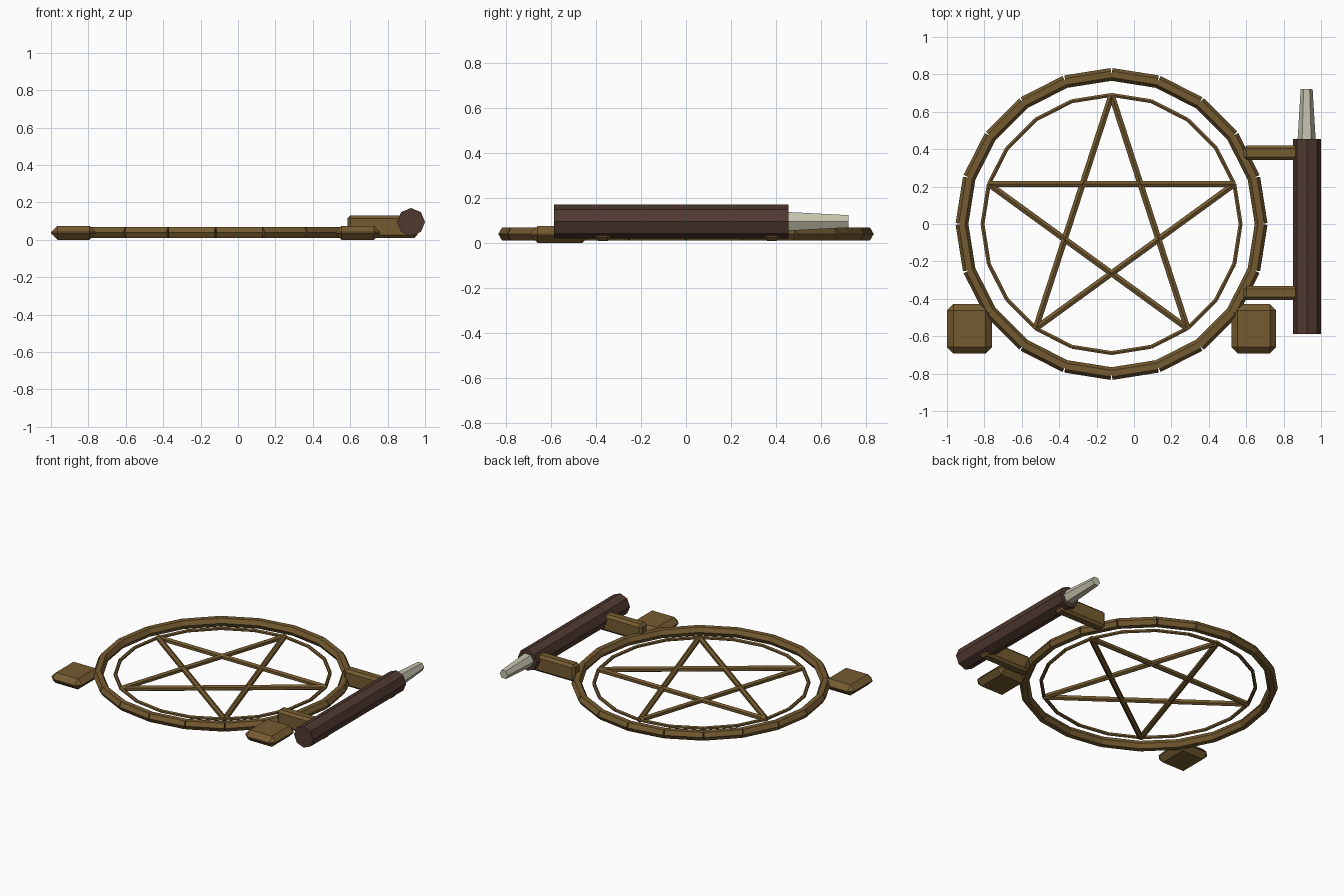
import bpy, bmesh, math
from mathutils import Vector, Matrix

if "Cube" in bpy.data.objects:
    bpy.data.objects.remove(bpy.data.objects["Cube"])

CX, CZ = -0.12, 0.04          # ring centre


def material(name, col):
    m = bpy.data.materials.new(name)
    m.diffuse_color = (*col, 1)
    m.use_nodes = True
    m.node_tree.nodes["Principled BSDF"].inputs["Base Color"].default_value = m.diffuse_color
    return m


BRASS = material("old brass", (0.178, 0.105, 0.030))
LEATHER = material("dark leather brown", (0.080, 0.040, 0.030))
BONE = material("pale bone", (0.56, 0.55, 0.42))


def finish(name, bm, mat):
    bmesh.ops.recalc_face_normals(bm, faces=bm.faces)
    me = bpy.data.meshes.new(name)
    bm.to_mesh(me)
    bm.free()
    me.materials.append(mat)
    ob = bpy.data.objects.new(name, me)
    bpy.context.collection.objects.link(ob)
    return ob


def rod(bm, a, b, r1, r2, sides, turn=0.0):
    """Closed prism from a to b (both level); turn 0 puts a corner sideways."""
    a, b = Vector(a), Vector(b)
    d = (b - a).normalized()
    up = Vector((0, 0, 1))
    side = d.cross(up)
    rings = []
    for p, r in ((a, r1), (b, r2)):
        angles = [turn + 2 * math.pi * i / sides for i in range(sides)]
        rings.append([bm.verts.new(p + r * (math.cos(t) * side + math.sin(t) * up))
                      for t in angles])
    for i in range(sides):
        j = (i + 1) % sides
        bm.faces.new((rings[0][i], rings[0][j], rings[1][j], rings[1][i]))
    bm.faces.new(rings[0])
    bm.faces.new(rings[1][::-1])


def on_circle(radius, k, n):
    t = math.pi / 2 + 2 * math.pi * k / n
    return (CX + radius * math.cos(t), radius * math.sin(t), CZ)


def rod_loop(name, radius, n, step, r, turn):
    bm = bmesh.new()
    for k in range(n):
        rod(bm, on_circle(radius, k, n), on_circle(radius, k + step, n), r, r, 6, turn)
    finish(name, bm, BRASS)


def block(name, centre, size, bevel):
    bm = bmesh.new()
    bmesh.ops.create_cube(bm, size=1, matrix=Matrix.Translation(centre)
                          @ Matrix.Diagonal((*size, 1)))
    bmesh.ops.bevel(bm, geom=bm.edges[:], offset=bevel, segments=1,
                    affect='EDGES', profile=0.5)
    finish(name, bm, BRASS)


# Rings of straight bars and the five-pointed star
rod_loop("outer_ring", 0.80, 20, 1, 0.034, 0)
rod_loop("inner_ring", 0.69, 20, 1, 0.012, math.pi / 6)
rod_loop("star", 0.69, 5, 2, 0.019, math.pi / 6)

# Chamfered feet on both sides
for side, label in ((-1, "left"), (1, "right")):
    block(label + "_foot", (CX + side * 0.76, -0.56, 0.0375), (0.24, 0.265, 0.075), 0.034)

# Brackets joining the ring to the handle
for y, label in ((0.381, "rear"), (-0.369, "front")):
    block(label + "_bracket", (0.772, y, 0.07), (0.375, 0.077, 0.12), 0.017)

# Eight-sided handle with a tapered spike
bm = bmesh.new()
rod(bm, (0.925, -0.587, 0.095), (0.925, 0.455, 0.095), 0.075, 0.075, 8)
finish("handle", bm, LEATHER)
bm = bmesh.new()
rod(bm, (0.923, 0.44, 0.096), (0.923, 0.722, 0.096), 0.049, 0.032, 6)
finish("spike", bm, BONE)
